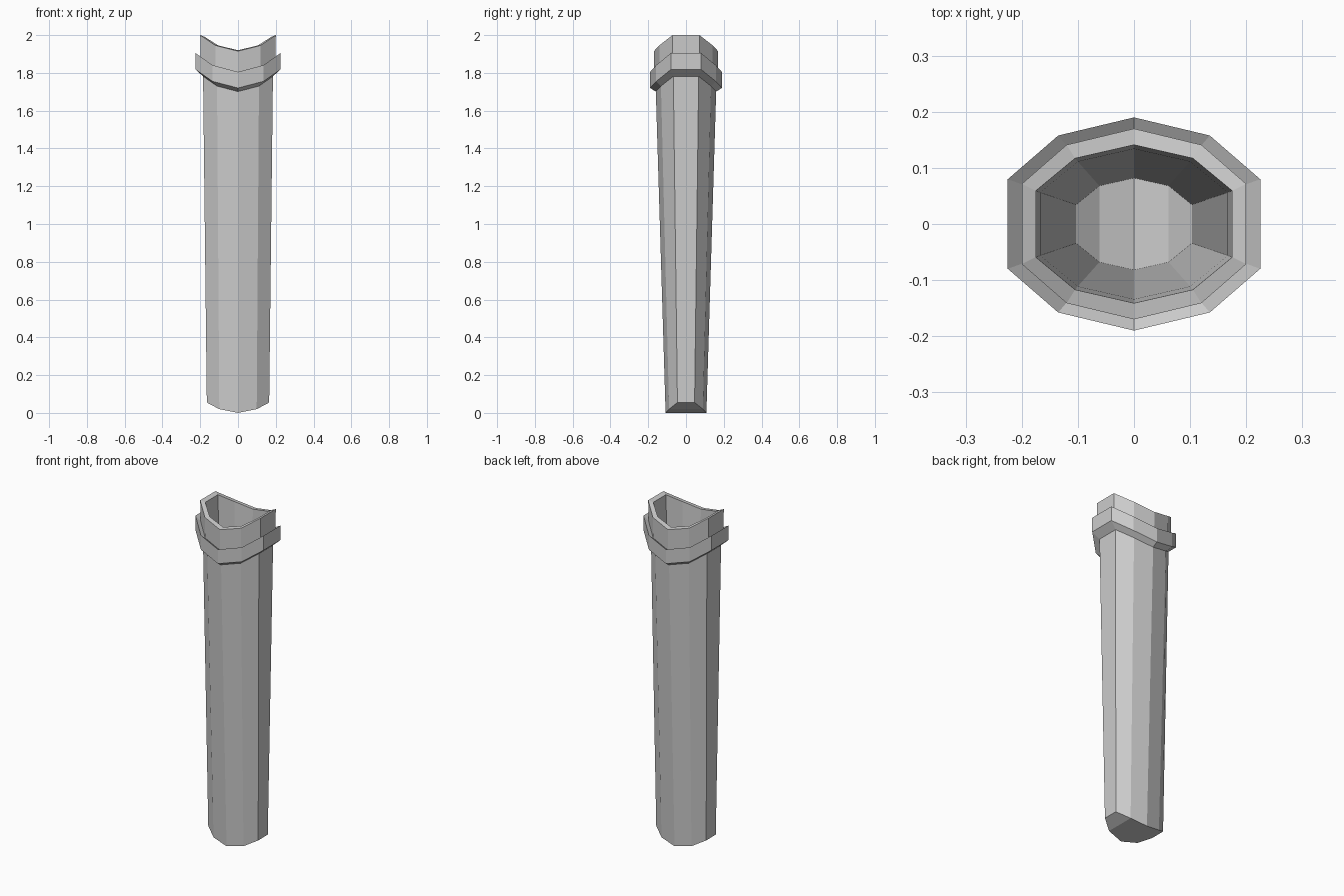
import bpy
import bmesh

old = bpy.data.objects.get("Cube")
if old:
    bpy.data.objects.remove(old, do_unlink=True)

grey = bpy.data.materials.new("plain grey")
grey.use_nodes = True
colour = (0.6, 0.6, 0.6, 1)
grey.diffuse_color = colour
grey.node_tree.nodes["Principled BSDF"].inputs["Base Color"].default_value = colour

# Ten-sided oval: (x, y, share of the rise towards the sides)
quarter = [(0, 1, 0), (0.6, 0.83, 0.36), (1, 0.42, 1)]
right = quarter + [(x, -y, r) for x, y, r in reversed(quarter)]
OVAL = right + [(-x, y, r) for x, y, r in right[-2:0:-1]]
N = len(OVAL)


def loft(name, rows, closed):
    """Skin rows of (half width, half depth, middle z, side z)."""
    bm = bmesh.new()
    rings = [[bm.verts.new((x * w, y * d, mid + (side - mid) * r))
              for x, y, r in OVAL] for w, d, mid, side in rows]
    pairs = list(zip(rings, rings[1:]))
    if closed:
        pairs.append((rings[-1], rings[0]))
    for a, b in pairs:
        for i in range(N):
            j = (i + 1) % N
            bm.faces.new((a[i], a[j], b[j], b[i]))
    if not closed:
        # curved end caps made of strips running front to back
        for ring in (rings[0], rings[-1]):
            for i in (-2, -1, 0, 1):
                bm.faces.new((ring[i], ring[i + 1],
                              ring[(4 - i) % N], ring[(5 - i) % N]))
    bmesh.ops.recalc_face_normals(bm, faces=bm.faces)
    mesh = bpy.data.meshes.new(name)
    bm.to_mesh(mesh)
    bm.free()
    mesh.materials.append(grey)
    obj = bpy.data.objects.new(name, mesh)
    bpy.context.collection.objects.link(obj)
    return obj


# Hollow tapered sleeve: outside wall, mouth rim, lining, inner floor
loft("sleeve", [
    (0.165, 0.108, 0.0, 0.055),
    (0.185, 0.160, 1.71, 1.79),
    (0.198, 0.168, 1.79, 1.87),
    (0.200, 0.170, 1.915, 2.0),
    (0.175, 0.141, 1.92, 1.99),
    (0.167, 0.134, 1.74, 1.81),
    (0.103, 0.082, 0.06, 0.115),
], False)

# Raised collar band below the mouth
loft("collar", [
    (0.183, 0.158, 1.70, 1.78),
    (0.225, 0.190, 1.72, 1.818),
    (0.225, 0.190, 1.805, 1.905),
    (0.197, 0.166, 1.79, 1.875),
], True)
